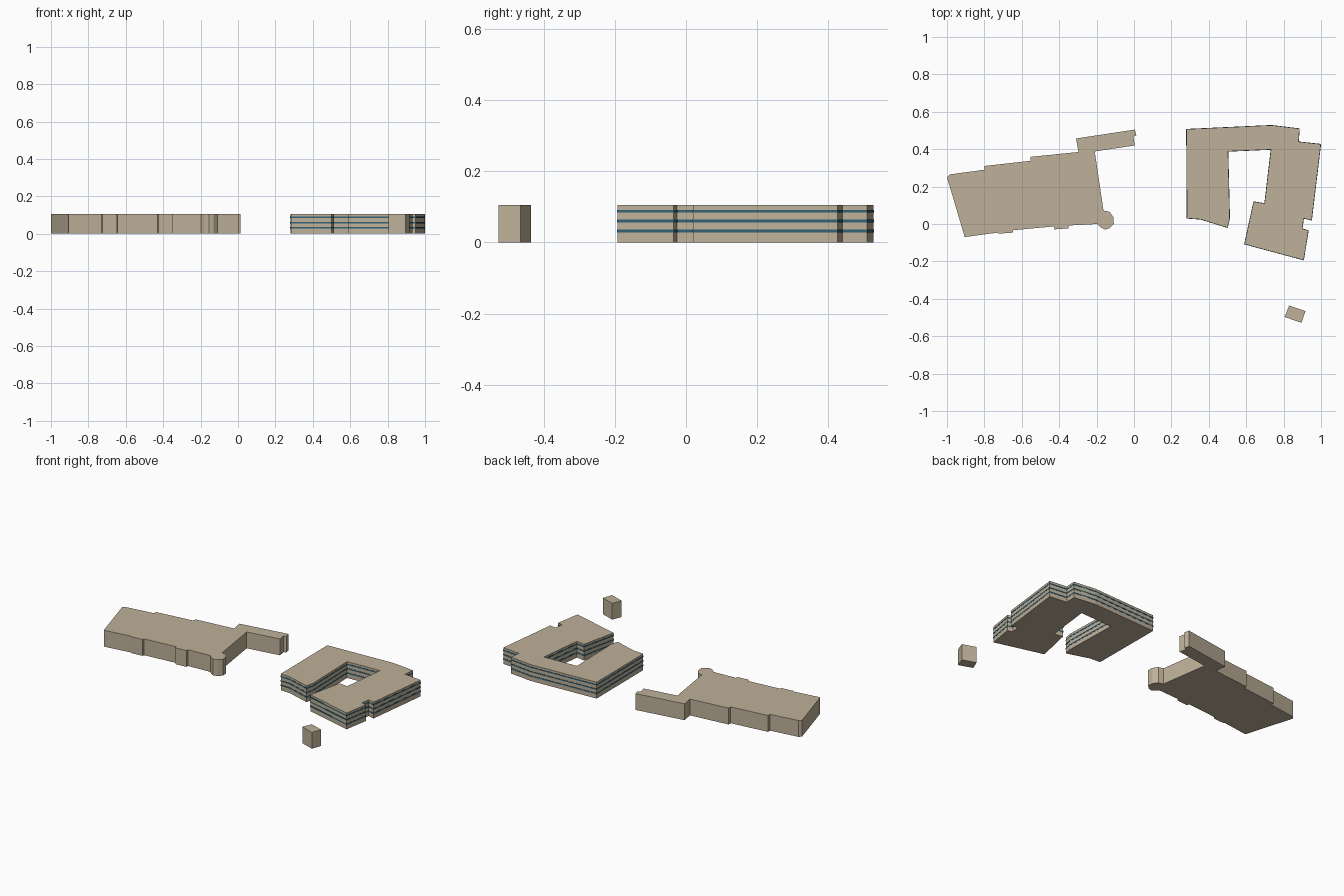
import bpy, bmesh
from mathutils import Vector

if "Cube" in bpy.data.objects:
    bpy.data.objects.remove(bpy.data.objects["Cube"])

HEIGHT = 0.105


def material(name, rgb):
    m = bpy.data.materials.new(name)
    m.diffuse_color = (*rgb, 1)
    m.use_nodes = True
    m.node_tree.nodes["Principled BSDF"].inputs["Base Color"].default_value = m.diffuse_color
    return m


stone = material("stone", (0.52, 0.44, 0.32))
glass = material("blue_glass", (0.03, 0.12, 0.18))


def offset(pts, d):
    """Push a clockwise outline outward by d with mitred corners."""
    out = []
    for i, p in enumerate(pts):
        p = Vector(p)
        a = (p - Vector(pts[i - 1])).normalized()
        b = (Vector(pts[(i + 1) % len(pts)]) - p).normalized()
        na, nb = Vector((-a.y, a.x)), Vector((-b.y, b.x))
        out.append(p + (na + nb) * d / (1 + na.dot(nb)))
    return out


def prism(name, pts, z0, z1, mat):
    """Extrude a flat outline from z0 to z1."""
    bm = bmesh.new()
    face = bm.faces.new([bm.verts.new((p[0], p[1], z0)) for p in pts])
    top = bmesh.ops.extrude_face_region(bm, geom=[face])["geom"]
    bmesh.ops.translate(bm, vec=(0, 0, z1 - z0),
                        verts=[v for v in top if isinstance(v, bmesh.types.BMVert)])
    bmesh.ops.recalc_face_normals(bm, faces=bm.faces)
    me = bpy.data.meshes.new(name)
    bm.to_mesh(me)
    bm.free()
    me.materials.append(mat)
    ob = bpy.data.objects.new(name, me)
    bpy.context.collection.objects.link(ob)
    return ob


# Long hall with stepped sides, rear wing and faceted corner turret
hall = [(-1, .25), (-.985, .265), (-.80, .29), (-.80, .31), (-.553, .338),
        (-.553, .359), (-.297, .385), (-.31, .457), (.005, .505), (.013, .473),
        (-.004, .468), (.005, .42), (-.21, .388), (-.163, .072), (-.13, .065),
        (-.11, .035), (-.108, 0), (-.13, -.023), (-.155, -.03), (-.178, -.018),
        (-.197, 0), (-.35, -.008), (-.35, -.023), (-.425, -.029), (-.43, -.013),
        (-.645, -.033), (-.648, -.046), (-.725, -.052), (-.73, -.046), (-.905, -.07)]
prism("long_hall", hall, 0, HEIGHT, stone)

# Courtyard block, open towards the front
court = [(.28, .507), (.735, .528), (.885, .51), (.88, .44), (.999, .427),
         (.95, .02), (.907, .03), (.90, -.025), (.933, -.035), (.907, -.193),
         (.59, -.108), (.64, .12), (.698, .11), (.732, .398), (.503, .388),
         (.512, .03), (.50, -.02), (.355, .025), (.283, .03)]
prism("courtyard_block", court, 0, HEIGHT, stone)

# Window bands around every wall of the courtyard block
band_outline = offset(court, 0.0012)
for i, z in enumerate((0.032, 0.060, 0.088)):
    prism(f"window_band_{i + 1}", band_outline, z - 0.004, z + 0.004, glass)

# Small outbuilding
prism("outbuilding", [(.83, -.436), (.917, -.466), (.895, -.528), (.805, -.497)],
      0, HEIGHT, stone)
